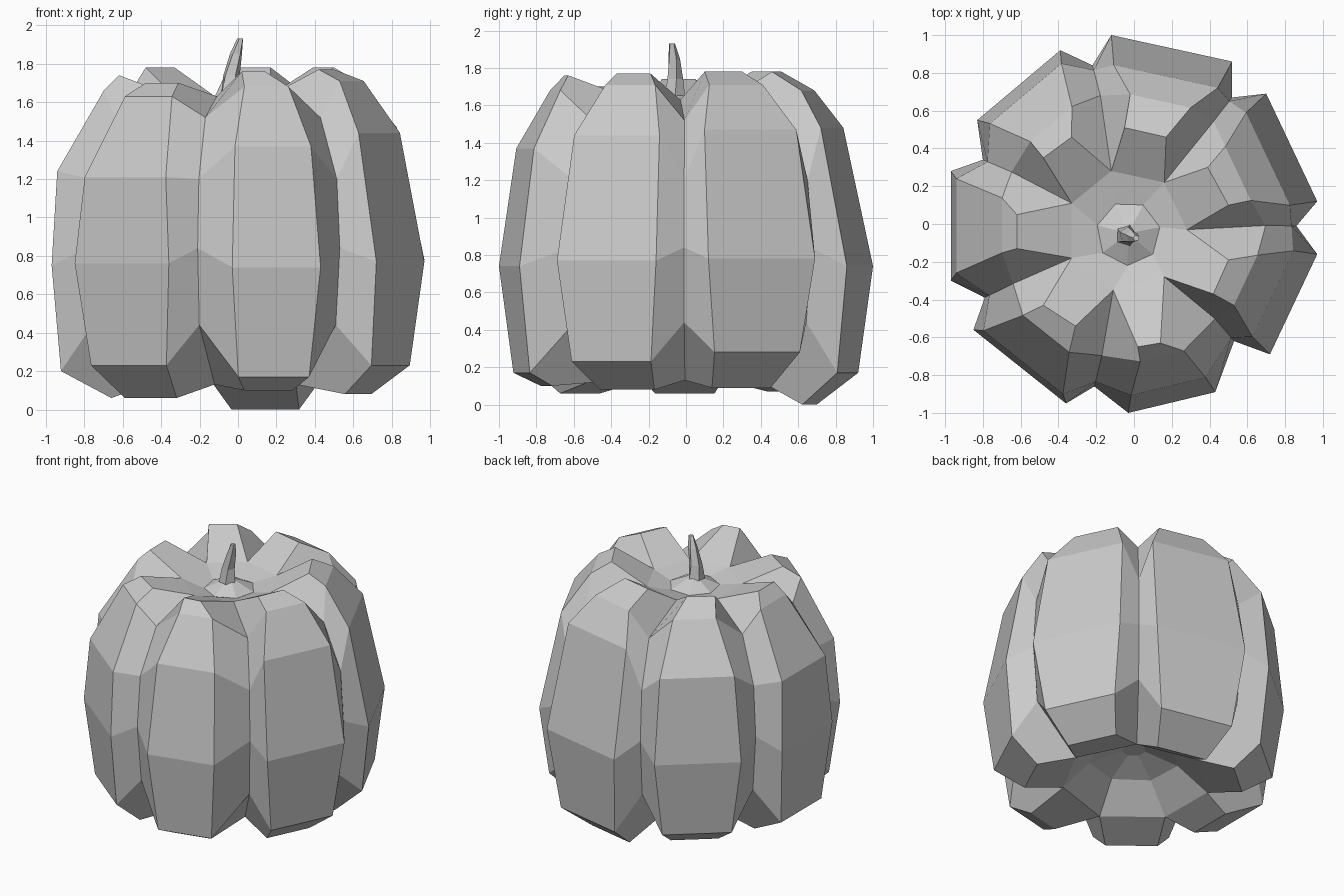
import bpy
import bmesh
import math
from mathutils import Vector

if "Cube" in bpy.data.objects:
    bpy.data.objects.remove(bpy.data.objects["Cube"], do_unlink=True)

grey = bpy.data.materials.new("plain_grey")
grey.use_nodes = True
colour = (0.6, 0.6, 0.6, 1)
grey.diffuse_color = colour
grey.node_tree.nodes["Principled BSDF"].inputs["Base Color"].default_value = colour


def finish(name, bm):
    bmesh.ops.recalc_face_normals(bm, faces=bm.faces)
    mesh = bpy.data.meshes.new(name)
    bm.to_mesh(mesh)
    bm.free()
    mesh.materials.append(grey)
    obj = bpy.data.objects.new(name, mesh)
    bpy.context.collection.objects.link(obj)


def bridge(bm, a, b):
    n = len(a)
    for i in range(n):
        j = (i + 1) % n
        bm.faces.new((a[i], a[j], b[j], b[i]))


def polygon(bm, centre, radius, sides, turn=0.0):
    step = math.tau / sides
    return [bm.verts.new(Vector(centre) + radius * Vector(
        (math.cos(i * step + turn), math.sin(i * step + turn), 0)))
        for i in range(sides)]


# Lobes, counter-clockwise: widest corners, crest corners, reach of the
# levels below the crest, then heights of all six levels
lobes = [
    ((.97, .12), (.70, .69), (.50, .10), (.39, .30),
     (.73, .94, 1, .85, .66), (.09, .28, .78, 1.47, 1.71, 1.78)),
    ((.52, .86), (-.12, 1.0), (.17, .46), (-.05, .51),
     (.71, .93, 1, .84, .70), (.00, .17, .74, 1.48, 1.68, 1.78)),
    ((-.39, .92), (-.83, .55), (-.33, .46), (-.48, .35),
     (.73, .93, 1, .94, .72), (.07, .20, .74, 1.34, 1.67, 1.78)),
    ((-.97, .28), (-.97, -.30), (-.62, .05), (-.62, -.13),
     (.68, .95, 1, .97, .72), (.06, .20, .75, 1.24, 1.66, 1.74)),
    ((-.85, -.56), (-.36, -.95), (-.48, -.43), (-.31, -.54),
     (.75, .94, 1, .97, .77), (.06, .23, .76, 1.21, 1.63, 1.70)),
    ((-.03, -1.0), (.43, -.89), (.02, -.65), (.14, -.63),
     (.79, .93, 1, .91, .74), (.10, .17, .74, 1.37, 1.68, 1.76)),
    ((.72, -.69), (.97, -.16), (.42, -.37), (.50, -.19),
     (.74, .94, 1, .87, .70), (.08, .23, .77, 1.44, 1.71, 1.77)),
]
width = (.55, .8, 1, .86, .50)

# Groove after each lobe: widest point and inner end on top
grooves = [
    ((.52, .67), (.16, .22)),
    ((-.22, .84), (-.12, .28)),
    ((-.80, .34), (-.33, .11)),
    ((-.79, -.39), (-.33, -.18)),
    ((-.21, -.86), (-.11, -.35)),
    ((.53, -.62), (.16, -.28)),
    ((.86, -.01), (.28, -.03)),
]
groove_z = (.13, .44, .84, 1.2, 1.52, 1.63)
groove_reach = (.58, .96, 1, .97, .81)

# Ribbed body
bm = bmesh.new()
rings = []
for level in range(6):
    ring = []
    for (a, b, top_a, top_b, reach, heights), (outer, inner) in zip(lobes, grooves):
        if level == 5:
            corners = (Vector(top_a), Vector(top_b))
            g = Vector(inner)
        else:
            mid = (Vector(a) + Vector(b)) / 2 * reach[level]
            half = (Vector(b) - Vector(a)) / 2 * width[level]
            corners = (mid - half, mid + half)
            g = Vector(outer) * groove_reach[level]
        for p in corners:
            ring.append(bm.verts.new((p.x, p.y, heights[level])))
        ring.append(bm.verts.new((g.x, g.y, groove_z[level])))
    rings.append(ring)
for low, high in zip(rings, rings[1:]):
    bridge(bm, low, high)

# Lobe ends folding into the top dish and the underside
for ring in (rings[0], rings[-1]):
    for i in range(0, 21, 3):
        bm.faces.new((ring[i - 1], ring[i], ring[i + 1], ring[i + 2]))

# Top dish with a low central mound
start = math.atan2(.22, .16)
rim = polygon(bm, (-.03, -.05, 1.59), .17, 7, start + .15)
bridge(bm, rings[-1][2::3], rim)
tip = bm.verts.new((-.03, -.05, 1.67))
for i in range(7):
    bm.faces.new((rim[i - 1], rim[i], tip))

# Hollow underside
outer_hollow = polygon(bm, (0, 0, .30), .30, 7, start)
inner_hollow = polygon(bm, (0, 0, .37), .08, 7, start)
bridge(bm, rings[0][2::3], outer_hollow)
bridge(bm, outer_hollow, inner_hollow)
bm.faces.new(inner_hollow)
finish("ribbed_body", bm)

# Bent, tapering stem
bm = bmesh.new()
sections = [((-.04, -.06, 1.63), .06, 0), ((-.035, -.06, 1.74), .045, .2),
            ((-.01, -.065, 1.85), .033, .4), ((.012, -.075, 1.93), .017, .6)]
stem = [polygon(bm, c, r, 5, t) for c, r, t in sections]
for low, high in zip(stem, stem[1:]):
    bridge(bm, low, high)
bm.faces.new(stem[0])
bm.faces.new(stem[-1])
finish("stem", bm)
